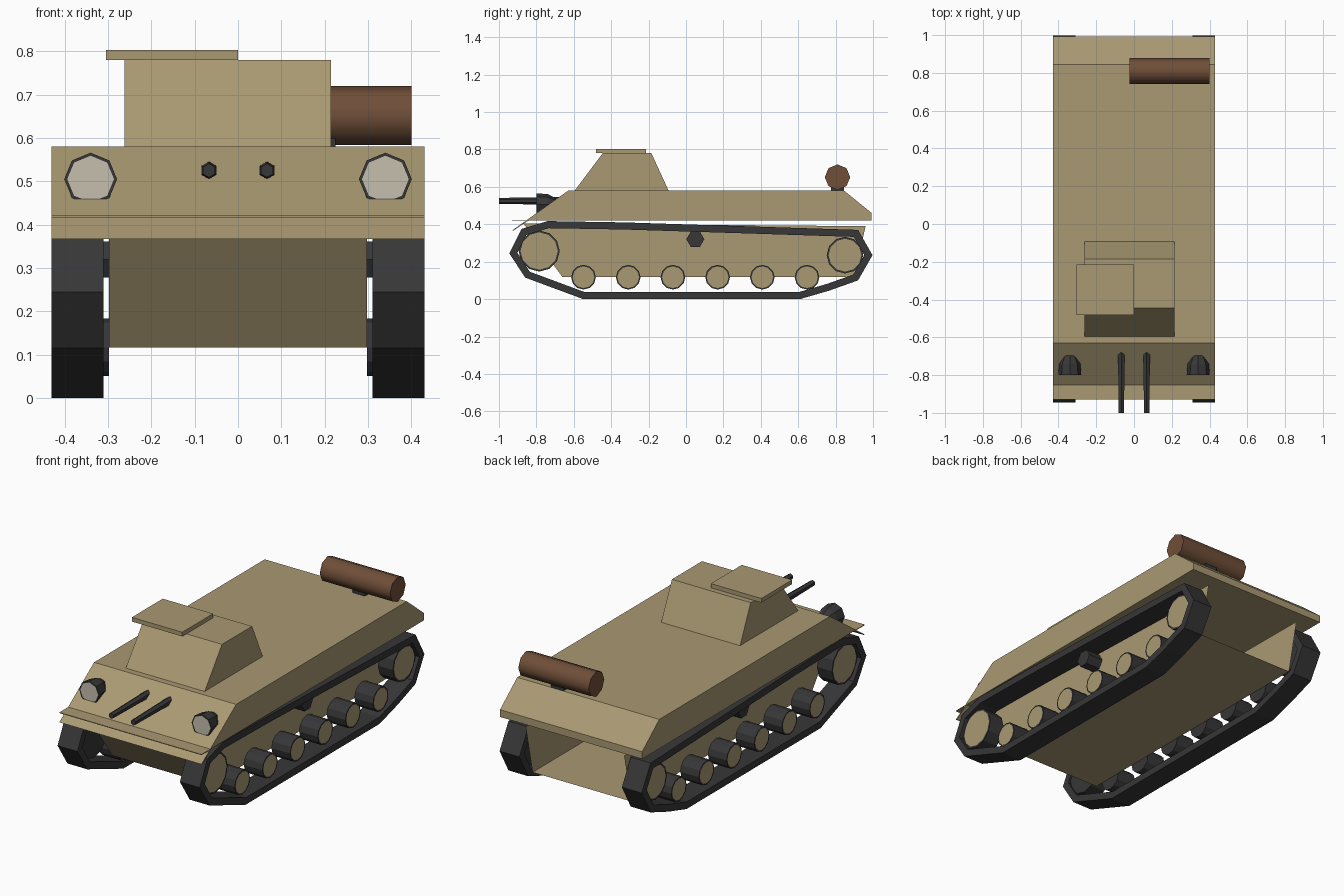
import bpy, bmesh, math
from mathutils import Vector, Matrix

if "Cube" in bpy.data.objects:
    bpy.data.objects.remove(bpy.data.objects["Cube"])


def material(name, rgb):
    m = bpy.data.materials.new(name)
    m.diffuse_color = (*rgb, 1)
    m.use_nodes = True
    m.node_tree.nodes["Principled BSDF"].inputs["Base Color"].default_value = m.diffuse_color
    return m


TAN = material("sand_paint", (0.40, 0.32, 0.17))
DARK = material("dark_metal", (0.038, 0.038, 0.04))
BROWN = material("brown_canvas", (0.16, 0.077, 0.04))
LENS = material("lamp_glass", (0.56, 0.52, 0.42))


def finish(name, bm, *mats):
    bmesh.ops.recalc_face_normals(bm, faces=bm.faces[:])
    me = bpy.data.meshes.new(name)
    bm.to_mesh(me)
    bm.free()
    for m in mats:
        me.materials.append(m)
    ob = bpy.data.objects.new(name, me)
    bpy.context.collection.objects.link(ob)
    return ob


def prism(name, profile, x0, x1, mat):
    """Extrude a (y, z) profile from x0 to x1."""
    bm = bmesh.new()
    a = [bm.verts.new((x0, y, z)) for y, z in profile]
    b = [bm.verts.new((x1, y, z)) for y, z in profile]
    bm.faces.new(a)
    bm.faces.new(b)
    n = len(a)
    for i in range(n):
        j = (i + 1) % n
        bm.faces.new((a[i], a[j], b[j], b[i]))
    return finish(name, bm, mat)


def box(name, x, y, z, mat):
    return prism(name, [(y[0], z[0]), (y[1], z[0]), (y[1], z[1]), (y[0], z[1])], x[0], x[1], mat)


def rod(name, start, end, r0, r1, sides, mats, turn=0.0, rim=0.0):
    """Round bar from start to end; with rim > 0 the end face gets an inset second colour."""
    start, end = Vector(start), Vector(end)
    d = end - start
    bm = bmesh.new()
    bmesh.ops.create_cone(bm, cap_ends=True, segments=sides, radius1=r0, radius2=r1, depth=d.length)
    if rim:
        bm.normal_update()
        cap = max(bm.faces, key=lambda f: f.calc_center_median().z)
        bmesh.ops.inset_region(bm, faces=[cap], thickness=rim)
        cap.material_index = 1
    # local y is kept pointing up, so turn sets where the first corner lies
    zax = d.normalized()
    xax = Vector((0, 0, 1)).cross(zax).normalized()
    rot = Matrix((xax, zax.cross(xax), zax)).transposed().to_4x4()
    bm.transform(Matrix.Translation((start + end) / 2) @ rot @ Matrix.Rotation(turn, 4, 'Z'))
    return finish(name, bm, *mats)


def inset_loop(pts, t):
    """Offset a closed clockwise outline inward by t."""
    out = []
    for i, p in enumerate(pts):
        p = Vector(p)
        d0 = (p - Vector(pts[i - 1])).normalized()
        d1 = (Vector(pts[(i + 1) % len(pts)]) - p).normalized()
        n0, n1 = Vector((d0.y, -d0.x)), Vector((d1.y, -d1.x))
        out.append(tuple(p + (n0 + n1) * t / (1 + n0.dot(n1))))
    return out


def band(name, outer, t, x0, x1, mat):
    """Closed belt of thickness t."""
    bm = bmesh.new()
    rings = [[bm.verts.new((x, y, z)) for y, z in loop]
             for x, loop in ((x0, outer), (x1, outer),
                             (x1, inset_loop(outer, t)), (x0, inset_loop(outer, t)))]
    n = len(outer)
    for k in range(4):
        a, b = rings[k], rings[(k + 1) % 4]
        for i in range(n):
            j = (i + 1) % n
            bm.faces.new((a[i], a[j], b[j], b[i]))
    return finish(name, bm, mat)


# Upper hull, with the nose plate running on below its floor sheet
prism("upper_hull", [(-0.63, 0.58), (0.845, 0.58), (0.993, 0.46), (0.993, 0.42), (-0.855, 0.42)],
      -0.43, 0.43, TAN)
prism("nose_plate", [(-0.855, 0.42), (-0.93, 0.367), (-0.922, 0.367), (-0.843, 0.42)], -0.43, 0.43, TAN)
box("nose_ledge", (-0.43, 0.43), (-0.93, -0.84), (0.417, 0.421), TAN)

# Lower hull: open tub with floor, sloped front and two side walls, no rear plate
bm = bmesh.new()
tub = [(-0.87, 0.405), (-0.66, 0.117), (0.90, 0.117), (0.96, 0.39)]
left = [bm.verts.new((-0.298, y, z)) for y, z in tub]
right = [bm.verts.new((0.298, y, z)) for y, z in tub]
bm.faces.new(left)
bm.faces.new(right)
for i in range(2):
    bm.faces.new((left[i], left[i + 1], right[i + 1], right[i]))
finish("lower_hull", bm, TAN)

# Turret and its overhanging hatch
prism("turret", [(-0.595, 0.58), (-0.445, 0.78), (-0.185, 0.78), (-0.093, 0.58)], -0.262, 0.215, TAN)
box("turret_hatch", (-0.305, 0.0), (-0.482, -0.215), (0.78, 0.803), TAN)

# Canvas roll on the rear deck
roll = rod("canvas_roll", (-0.025, 0.81, 0.652), (0.40, 0.81, 0.652), 0.068, 0.068, 8, [BROWN])
bpy.context.view_layer.objects.active = roll
roll.select_set(True)
bpy.ops.object.shade_smooth_by_angle(angle=math.radians(50))
box("roll_bracket", (0.15, 0.225), (0.775, 0.845), (0.575, 0.60), DARK)

# Running gear outline, clockwise from the front tip
track = [(-0.945, 0.245), (-0.88, 0.375), (-0.74, 0.417), (-0.33, 0.41), (0.92, 0.37), (0.997, 0.235),
         (0.92, 0.10), (0.765, 0.045), (0.61, 0.0), (-0.55, 0.0), (-0.86, 0.115)]
for s, side in ((-1, "left"), (1, "right")):
    band(f"{side}_track", track, 0.038, s * 0.31, s * 0.43, DARK)
    # Drive wheel and idler
    for name, y, z, r in (("front_wheel", -0.785, 0.257, 0.11), ("rear_wheel", 0.85, 0.235, 0.098)):
        rod(f"{side}_{name}", (s * 0.32, y, z), (s * 0.41, y, z), r, r, 12, [DARK, TAN], rim=0.010)
    # Road wheels
    for i in range(6):
        y = -0.548 + i * 0.239
        rod(f"{side}_road_wheel_{i + 1}", (s * 0.298, y, 0.117), (s * 0.41, y, 0.117),
            0.066, 0.066, 12, [DARK, TAN], rim=0.008)
    rod(f"{side}_return_roller", (s * 0.29, 0.05, 0.32), (s * 0.385, 0.05, 0.32),
        0.048, 0.048, 6, [DARK], turn=math.pi / 6)
    # Headlamp: rounded housing in two steps, glass in the front face
    rod(f"{side}_headlamp", (s * 0.34, -0.74, 0.505), (s * 0.34, -0.80, 0.505),
        0.056, 0.061, 8, [DARK, LENS], rim=0.007)
    rod(f"{side}_headlamp_back", (s * 0.34, -0.74, 0.505), (s * 0.34, -0.695, 0.505),
        0.056, 0.034, 8, [DARK])
    # Gun barrel
    rod(f"{side}_gun", (s * 0.067, -0.66, 0.525), (s * 0.067, -1.0, 0.525), 0.021, 0.016, 6, [DARK])
